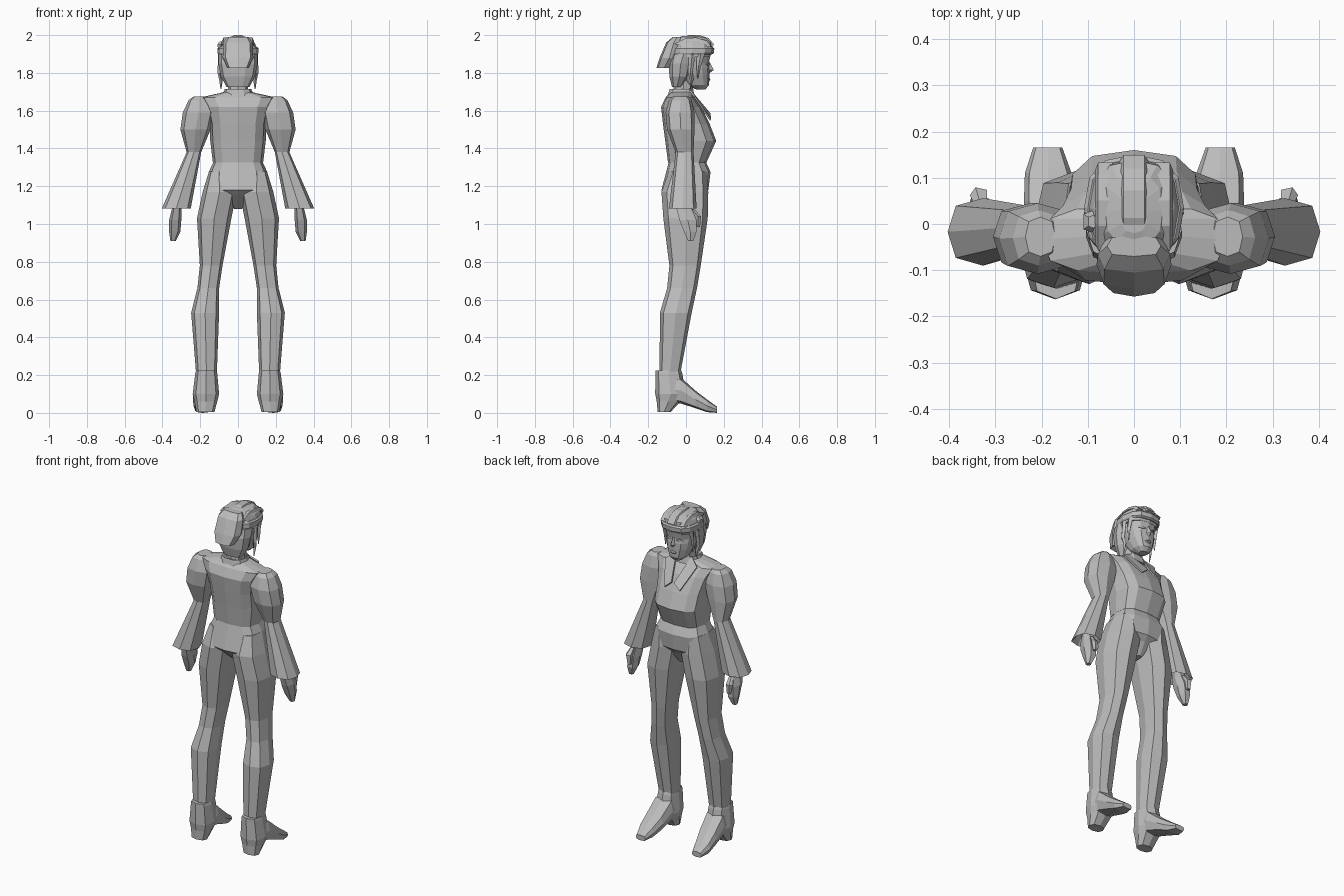
import bpy, bmesh, math

grey = bpy.data.materials.new("plain_grey")
grey.diffuse_color = (0.5, 0.5, 0.5, 1)


def finish(name, bm, mirror=False):
    bmesh.ops.recalc_face_normals(bm, faces=bm.faces)
    me = bpy.data.meshes.new(name)
    bm.to_mesh(me)
    bm.free()
    me.materials.append(grey)
    ob = bpy.data.objects.new(name, me)
    bpy.context.collection.objects.link(ob)
    if mirror:
        ob.modifiers.new("mirror", 'MIRROR').use_mirror_merge = False
    return ob


def loft(name, rings, n=8, power=0.8, axis='z', mirror=False):
    """Rings are (position, min a, max a, min b, max b) along the axis."""
    bm = bmesh.new()
    loops = []
    for pos, a0, a1, b0, b1 in rings:
        loop = []
        for i in range(n):
            t = 2 * math.pi * i / n
            c, s = math.cos(t), math.sin(t)
            c = math.copysign(abs(c) ** power, c)
            s = math.copysign(abs(s) ** power, s)
            a = (a0 + a1) / 2 + c * (a1 - a0) / 2
            b = (b0 + b1) / 2 + s * (b1 - b0) / 2
            loop.append(bm.verts.new((a, b, pos) if axis == 'z' else (a, pos, b)))
        loops.append(loop)
    for p, q in zip(loops, loops[1:]):
        for i in range(n):
            j = (i + 1) % n
            bm.faces.new((p[i], p[j], q[j], q[i]))
    bm.faces.new(loops[0])
    bm.faces.new(loops[-1])
    return finish(name, bm, mirror)


def centred(name, rings, **kw):
    """Rings are (height, half width, back y, front y)."""
    return loft(name, [(z, -w, w, y0, y1) for z, w, y0, y1 in rings], **kw)


def plate(name, pts, thick, mirror=True):
    bm = bmesh.new()
    bm.faces.new([bm.verts.new(p) for p in pts])
    ob = finish(name, bm, mirror)
    m = ob.modifiers.new("thickness", 'SOLIDIFY')
    m.thickness = thick
    m.offset = 0


def ribbon(name, path, x, w, thick, mirror=False):
    """Raised hair band running front to back along (y, z) points."""
    bm = bmesh.new()
    loops = []
    for y, z in path:
        d = math.hypot(y - 0.04, z - 1.9)
        dy, dz = (y - 0.04) / d * thick, (z - 1.9) / d * thick
        loops.append([bm.verts.new(v) for v in (
            (x - w, y - dy, z - dz), (x - w * 0.7, y + dy, z + dz),
            (x + w * 0.7, y + dy, z + dz), (x + w, y - dy, z - dz))])
    for p, q in zip(loops, loops[1:]):
        for i in range(4):
            j = (i + 1) % 4
            bm.faces.new((p[i], p[j], q[j], q[i]))
    bm.faces.new(loops[0])
    bm.faces.new(loops[-1])
    finish(name, bm, mirror)


# Jacket body, with a hem that overlaps the trousers
centred("jacket", [
    (1.325, .133, -.095, .108), (1.44, .147, -.11, .16), (1.53, .15, -.122, .125),
    (1.62, .17, -.132, .08), (1.67, .20, -.108, .04), (1.692, .10, -.088, .035),
    (1.705, .05, -.07, .03)], n=12, power=0.7)

# Puffed sleeves flaring into hollow cuffs
loft("sleeve", [
    (1.675, .17, .235, -.07, .015), (1.655, .15, .262, -.09, .03),
    (1.59, .125, .292, -.108, .045), (1.50, .145, .305, -.10, .045),
    (1.38, .195, .272, -.055, .04), (1.083, .25, .403, -.09, .056),
    (1.10, .265, .385, -.075, .04), (1.16, .285, .345, -.05, .02)],
    power=0.75, mirror=True)

# Hands and thumbs
loft("hand", [
    (1.16, .295, .34, -.04, .02), (1.08, .30, .35, -.055, .035),
    (1.02, .30, .365, -.04, .06), (.96, .305, .365, -.015, .06),
    (.91, .33, .358, .01, .04)], n=6, mirror=True)
loft("thumb", [
    (1.08, .315, .34, .02, .045), (1.04, .315, .355, .045, .08),
    (.985, .32, .345, .055, .075)], n=5, mirror=True)

# Hips and legs
centred("hips", [
    (1.34, .125, -.088, .10), (1.275, .155, -.105, .13), (1.18, .165, -.13, .118),
    (1.15, .085, -.10, .09), (1.08, .02, -.02, .05)], n=12, power=0.7)
loft("trouser_leg", [
    (1.28, .05, .153, -.09, .11), (1.17, .008, .187, -.13, .118),
    (1.03, .035, .217, -.12, .115), (.78, .082, .202, -.088, .078),
    (.66, .10, .215, -.10, .058), (.53, .10, .248, -.138, .03),
    (.21, .112, .222, -.14, -.03)], power=0.75, mirror=True)

# Ankle boots: shaft with heel, then the long tapering foot
loft("boot_shaft", [
    (.225, .115, .222, -.162, -.025), (.21, .11, .226, -.162, -.02),
    (.10, .10, .24, -.163, .0), (.06, .11, .23, -.155, -.03),
    (.004, .125, .22, -.15, -.082)], mirror=True)
loft("boot_foot", [
    (-.10, .115, .225, .06, .18), (-.03, .108, .235, .05, .19),
    (.05, .118, .238, .025, .118), (.11, .135, .236, .004, .072),
    (.165, .155, .218, 0, .032)], power=0.6, axis='y', mirror=True)

# Neck, stand collar and pointed lapels
centred("neck", [(1.66, .055, -.07, .035), (1.80, .048, -.06, .04)])
centred("collar", [(1.675, .085, -.10, .05), (1.715, .07, -.09, .04),
                   (1.70, .055, -.075, .03)], n=10)
plate("lapel", [(.05, .015, 1.715), (.105, .045, 1.675), (.05, .13, 1.55),
                (.008, .125, 1.585)], .009)

# Face
centred("face", [
    (1.712, .025, .055, .102), (1.735, .052, .0, .122), (1.79, .075, -.04, .125),
    (1.825, .083, -.055, .125), (1.85, .085, -.06, .12), (1.92, .092, -.06, .135)],
    n=12, power=0.85)
centred("nose", [(1.86, .007, .10, .125), (1.815, .013, .10, .147),
                 (1.80, .01, .10, .125)], n=4, power=1)
centred("lips", [(1.775, .012, .10, .126), (1.767, .024, .10, .131),
                 (1.758, .012, .10, .126)], n=6)
plate("eye", [(.02, .122, 1.845), (.035, .118, 1.853), (.055, .104, 1.845),
              (.038, .117, 1.838)], .008)

# Hair: cap, nape, headband, raised bands, folded tail and loose locks
centred("hair_cap", [
    (1.885, .102, -.075, .128), (1.925, .102, -.075, .142), (1.96, .088, -.07, .138),
    (1.985, .062, -.05, .11), (1.994, .03, -.02, .075)], n=12)
centred("hair_nape", [
    (1.725, .06, -.075, -.02), (1.78, .09, -.09, .02), (1.85, .104, -.095, .04),
    (1.90, .104, -.085, .06)], n=10)
centred("headband", [(1.898, .104, -.08, .138), (1.905, .108, -.082, .148),
                     (1.93, .108, -.08, .15), (1.938, .10, -.075, .142)], n=12)
ribbon("crown_band", [(.142, 1.945), (.115, 1.978), (.07, 1.992), (.015, 1.992),
                      (-.05, 1.968)], 0, .032, .008)
ribbon("side_band", [(.125, 1.94), (.10, 1.965), (.05, 1.978), (0, 1.975),
                     (-.05, 1.95)], .062, .022, .009, mirror=True)
centred("hair_tail", [
    (1.99, .058, -.07, -.025), (1.96, .078, -.105, -.025), (1.88, .081, -.14, -.035),
    (1.825, .055, -.157, -.075), (1.84, .04, -.14, -.085)], power=0.6)
loft("long_lock", [(1.90, .085, .106, .015, .05), (1.80, .085, .108, .01, .035),
                   (1.765, .08, .10, .02, .04), (1.715, .088, .093, .02, .025)],
     n=4, power=1, mirror=True)
loft("front_lock", [(1.90, .08, .10, .055, .10), (1.84, .082, .102, .055, .08),
                    (1.77, .088, .094, .06, .066)], n=4, power=1, mirror=True)

# Headband knot on one side
loft("headband_knot", [(1.925, -.107, -.08, -.01, .03), (1.95, -.112, -.08, -.02, .03),
                       (1.965, -.10, -.08, -.01, .02)], n=5)
